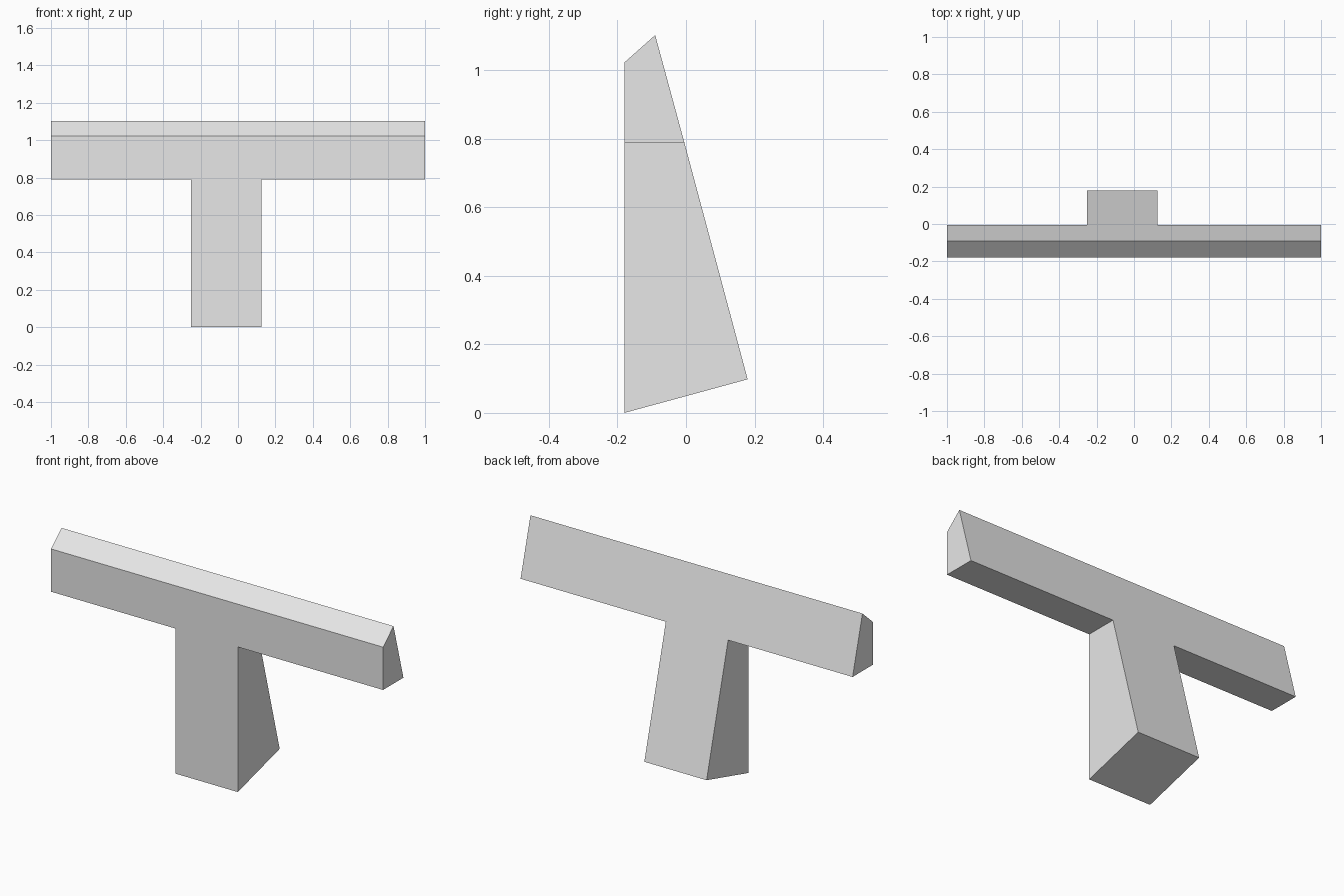
import bpy
import bmesh

cube = bpy.data.objects.get("Cube")
if cube:
    bpy.data.objects.remove(cube, do_unlink=True)

# Plain grey material
grey = bpy.data.materials.new("plain_grey")
grey.use_nodes = True
colour = (0.8, 0.8, 0.8, 1.0)
grey.diffuse_color = colour
grey.node_tree.nodes["Principled BSDF"].inputs["Base Color"].default_value = colour

# Side profile: (y, z) of the upright front and the sloping back at each level
front = {"foot": (-0.18, 0.0), "shoulder": (-0.18, 0.79), "crest": (-0.18, 1.023)}
back = {"foot": (0.18, 0.098), "shoulder": (-0.005, 0.79), "crest": (-0.09, 1.103)}

# T-shaped outline, anticlockwise from the front: (x, level)
stem_left, stem_right = -0.25, 0.125
outline = [
    (stem_left, "foot"), (stem_right, "foot"),
    (stem_right, "shoulder"), (1.0, "shoulder"),
    (1.0, "crest"), (-1.0, "crest"),
    (-1.0, "shoulder"), (stem_left, "shoulder"),
]

# Tapered T block: loft the outline from the front to the back
bm = bmesh.new()
front_ring = [bm.verts.new((x, *front[level])) for x, level in outline]
back_ring = [bm.verts.new((x, *back[level])) for x, level in outline]
bm.faces.new(front_ring)
bm.faces.new(back_ring[::-1])
for i in range(len(outline)):
    j = (i + 1) % len(outline)
    bm.faces.new((front_ring[i], back_ring[i], back_ring[j], front_ring[j]))
bmesh.ops.recalc_face_normals(bm, faces=bm.faces)

mesh = bpy.data.meshes.new("t_shaped_block")
bm.to_mesh(mesh)
bm.free()
mesh.materials.append(grey)
block = bpy.data.objects.new("t_shaped_block", mesh)
bpy.context.collection.objects.link(block)
